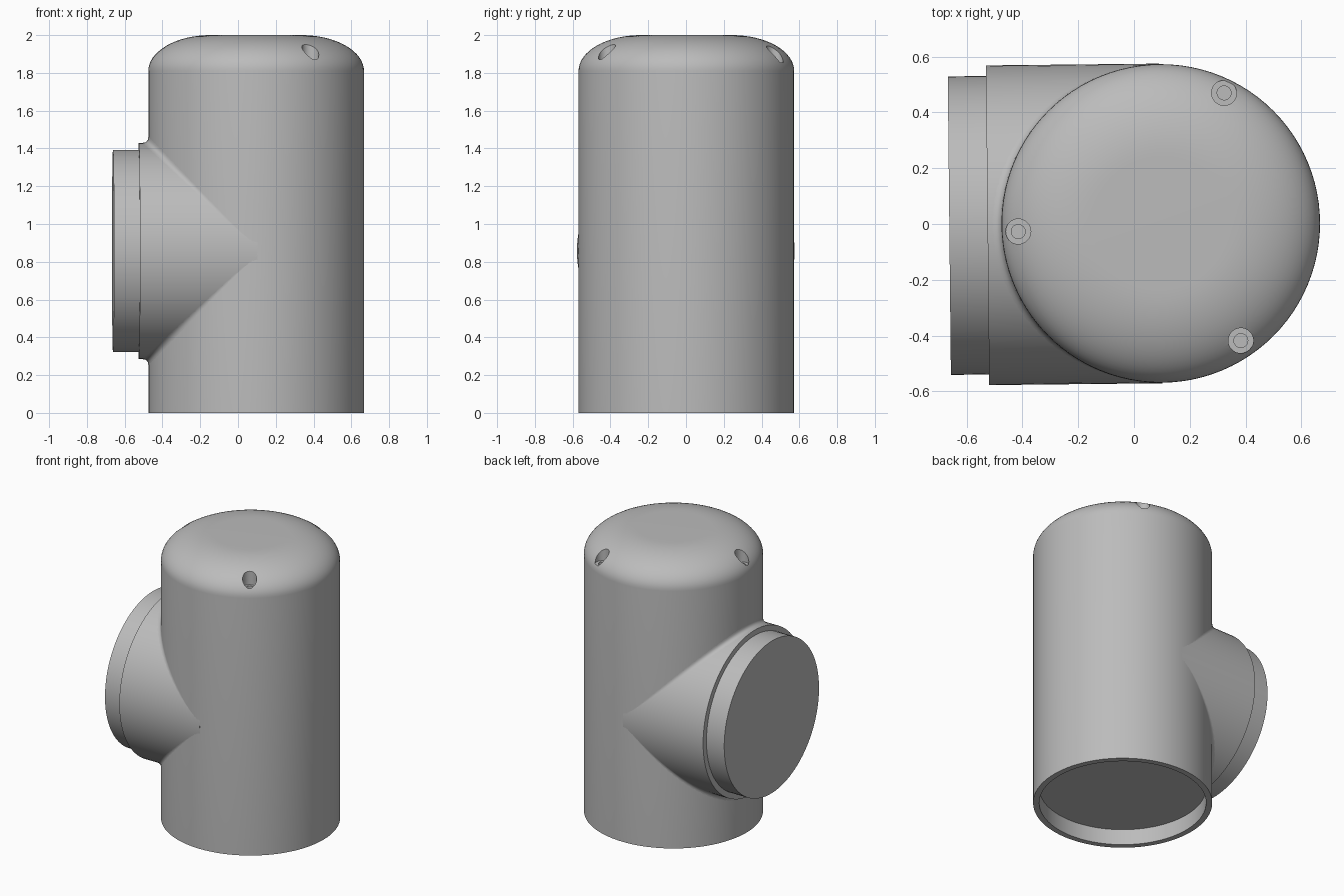
import bpy, bmesh, math
from mathutils import Matrix, Vector

if "Cube" in bpy.data.objects:
    bpy.data.objects.remove(bpy.data.objects["Cube"])

C = Vector((0.096, 0.002, 0))        # axis of the upright body
R, RB, ZB = 0.571, 0.573, 0.857      # body radius, branch radius, branch height
YAW = math.radians(0.6)              # slight twist of the branch

grey = bpy.data.materials.new("light_grey")
grey.diffuse_color = (0.5, 0.5, 0.5, 1)
grey.use_nodes = True
grey.node_tree.nodes["Principled BSDF"].inputs["Base Color"].default_value = grey.diffuse_color


def finish(name, bm, matrix):
    bmesh.ops.remove_doubles(bm, verts=bm.verts, dist=1e-6)
    bmesh.ops.recalc_face_normals(bm, faces=bm.faces)
    bm.transform(matrix)
    me = bpy.data.meshes.new(name)
    bm.to_mesh(me)
    bm.free()
    me.materials.append(grey)
    ob = bpy.data.objects.new(name, me)
    bpy.context.collection.objects.link(ob)
    return ob


def lathe(name, profile, matrix, steps=96):
    bm = bmesh.new()
    vs = [bm.verts.new((r, 0, z)) for r, z in profile]
    es = [bm.edges.new(p) for p in zip(vs, vs[1:])]
    bmesh.ops.spin(bm, geom=vs + es, cent=(0, 0, 0), axis=(0, 0, 1),
                   angle=2 * math.pi, steps=steps, use_merge=True)
    return finish(name, bm, matrix)


def smooth(ob):
    bpy.ops.object.select_all(action='DESELECT')
    ob.select_set(True)
    bpy.context.view_layer.objects.active = ob
    bpy.ops.object.shade_smooth_by_angle(angle=math.radians(30))


# Upright body: recessed base, straight wall, elliptical shoulder, flat top
A, B = 0.33, 0.19
shoulder = [(R - A + A * math.cos(a), 2 - B + B * math.sin(a))
            for a in (math.pi / 2 * i / 16 for i in range(17))]
body = lathe("body", [(0, 0.11), (0.532, 0.11), (0.532, 0), (R, 0)] + shoulder + [(0, 2)],
             Matrix.Translation(C))

# Stepped screw holes sunk straight down into the shoulder
for x, y in ((0.323, 0.47), (-0.415, -0.027), (0.383, -0.418)):
    cutter = lathe("hole_cutter", [(0, 1.80), (0.025, 1.80), (0.025, 1.855),
                                   (0.045, 1.855), (0.045, 2.1), (0, 2.1)],
                   Matrix.Translation((x, y, 0)), 32)
    cutter.hide_render = True
    mod = body.modifiers.new("hole", 'BOOLEAN')
    mod.operation, mod.solver, mod.object = 'DIFFERENCE', 'EXACT', cutter
    bpy.context.view_layer.objects.active = body
    bpy.ops.object.modifier_apply(modifier=mod.name)
    bpy.data.objects.remove(cutter)
smooth(body)

# Side branch with a narrower end spigot, pointing to -x
frame = Matrix.Translation(C + Vector((0, 0, ZB))) @ Matrix.Rotation(YAW, 4, 'Z')
branch = lathe("branch", [(0, 0), (RB, 0), (RB, 0.621), (0.535, 0.621), (0.535, 0.758), (0, 0.758)],
               frame @ Matrix.Rotation(-math.pi / 2, 4, 'Y'))
smooth(branch)

# Small fillet where branch meets body, fading out at the sides
bm = bmesh.new()
rows = []
N, M = 96, 6
for i in range(N):
    t = 2 * math.pi * (i + 0.5) / N
    y, z = RB * math.sin(t), RB * math.cos(t)
    x = -math.sqrt(max(R * R - y * y, 0))
    d = 0.032 * math.cos(t)
    p0, p1, p2 = Vector((x - abs(d), y, z)), Vector((x, y, z)), Vector((x, y, z + d))
    rows.append([bm.verts.new(p0 * (1 - u) ** 2 + p1 * 2 * u * (1 - u) + p2 * u * u)
                 for u in (k / M for k in range(M + 1))])
for i in range(N):
    a, b = rows[i], rows[(i + 1) % N]
    for k in range(M):
        bm.faces.new((a[k], a[k + 1], b[k + 1], b[k]))
fillet = finish("branch_fillet", bm, frame)
# make the open strip face outward, away from the body centre
me = fillet.data
if sum(p.normal.x * p.area for p in me.polygons) > 0:
    me.flip_normals()
smooth(fillet)
